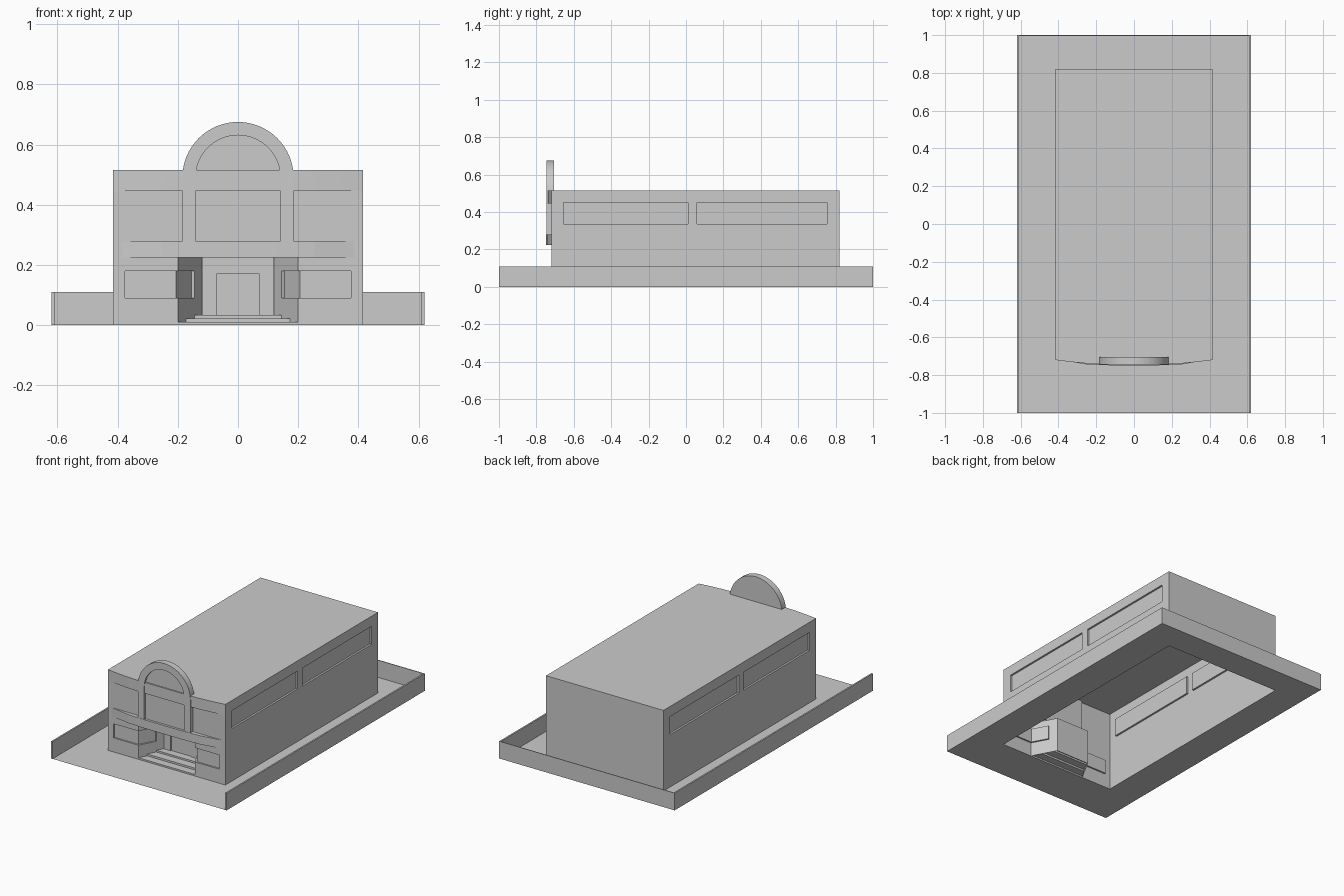
import bpy, bmesh, math

cube = bpy.data.objects.get("Cube")
if cube:
    bpy.data.objects.remove(cube)

GREY = (0.6, 0.6, 0.6, 1)
mat = bpy.data.materials.new("stone grey")
mat.use_nodes = True
mat.diffuse_color = GREY
mat.node_tree.nodes["Principled BSDF"].inputs["Base Color"].default_value = GREY

W, FRONT, BACK, ROOF = 0.415, -0.72, 0.82, 0.515
DOOR_TOP, STEP_TOP = 0.225, 0.033


def make(name, faces):
    """Object from a list of faces, each a list of points."""
    bm = bmesh.new()
    for f in faces:
        bm.faces.new([bm.verts.new(p) for p in f])
    bmesh.ops.remove_doubles(bm, verts=bm.verts, dist=1e-5)
    bmesh.ops.recalc_face_normals(bm, faces=bm.faces)
    me = bpy.data.meshes.new(name)
    bm.to_mesh(me)
    bm.free()
    me.materials.append(mat)
    ob = bpy.data.objects.new(name, me)
    bpy.context.collection.objects.link(ob)
    return ob


def upright(a, b, z0, z1):
    """Vertical quad above the plan segment a-b."""
    return [(*a, z0), (*b, z0), (*b, z1), (*a, z1)]


def prism(plan, z0, z1):
    sides = [upright(a, b, z0, z1) for a, b in zip(plan, plan[1:] + plan[:1])]
    return sides + [[(*p, z) for p in plan] for z in (z0, z1)]


def box(x0, x1, y0, y1, z0, z1):
    return prism([(x0, y0), (x1, y0), (x1, y1), (x0, y1)], z0, z1)


def recess(outer, inner, z0, z1):
    """Sunk panel following a plan path, with its four reveals."""
    faces = []
    for a, b, c, d in zip(outer, outer[1:], inner, inner[1:]):
        faces.append(upright(c, d, z0, z1))
        faces += [[(*a, z), (*b, z), (*d, z), (*c, z)] for z in (z0, z1)]
    return faces + [upright(outer[i], inner[i], z0, z1) for i in (0, -1)]


def mirrored(faces):
    return faces + [[(-x, y, z) for x, y, z in f] for f in faces]


# Forecourt with a low wall on three sides
GX, GY, T, H = 0.62, 1.0, 0.01, 0.11
ring = [(-1, -1), (1, -1), (1, 1), (-1, 1)]
outer = [(GX * x, GY * y, 0) for x, y in ring]
hole = [(W * x, BACK if y > 0 else FRONT, 0) for x, y in ring]
make("forecourt", [[outer[i], outer[(i + 1) % 4], hole[(i + 1) % 4], hole[i]]
                   for i in range(4)])
make("side_boundary_walls", mirrored(box(GX - T, GX, -GY, GY, 0, H)))
make("back_boundary_wall", box(T - GX, GX - T, GY - T / 2, GY, 0, H))

# Side walls with long sunk panels
Z0, Z1, SINK = 0.335, 0.45, 0.012
spans = [(-0.655, 0.01), (0.06, 0.755)]
side = [upright((W, FRONT), (W, BACK), 0, Z0), upright((W, FRONT), (W, BACK), Z1, ROOF)]
cuts = [FRONT] + [y for s in spans for y in s] + [BACK]
for i in range(0, len(cuts), 2):
    side.append(upright((W, cuts[i]), (W, cuts[i + 1]), Z0, Z1))
for s in spans:
    side += recess([(W, y) for y in s], [(W - SINK, y) for y in s], Z0, Z1)
make("side_walls", mirrored(side))
make("back_wall", [upright((-W, BACK), (W, BACK), 0, ROOF)])
make("roof", [[(-W, FRONT, ROOF), (W, FRONT, ROOF), (W, BACK, ROOF), (-W, BACK, ROOF)]])

# Lower front wall turning into the splayed doorway, with sunk corner panels
path = [(W, FRONT), (0.375, FRONT), (0.2, FRONT), (0.145, -0.617), (0.12, -0.57)]
sunk = [(0.375, -0.71), (0.206, -0.71), (0.154, -0.612)]
P0, P1 = 0.09, 0.18
front = recess(path[1:4], sunk, P0, P1)
for i, (a, b) in enumerate(zip(path, path[1:])):
    bands = [(0, P0), (P1, DOOR_TOP)] if i in (1, 2) else [(0, DOOR_TOP)]
    front += [upright(a, b, *z) for z in bands]
make("front_lower_wall", mirrored(front))
make("front_upper_wall", [upright((-W, FRONT), (W, FRONT), DOOR_TOP, ROOF)])

# Doorway ceiling, back wall, trim and steps
DX, DY = path[-1]
make("doorway_ceiling", [[(-0.2, FRONT, DOOR_TOP), (0.2, FRONT, DOOR_TOP),
                          (DX, DY, DOOR_TOP), (-DX, DY, DOOR_TOP)]])
make("doors", [upright((-DX, DY), (DX, DY), 0, DOOR_TOP)])
make("door_transom", box(-DX, DX, DY - 0.01, DY, 0.17, DOOR_TOP))
make("door_side_panels", mirrored(box(0.072, DX, DY - 0.006, DY, STEP_TOP, 0.17)))
steps = []
levels = [(0.2, FRONT, 0.01), (0.173, -0.67, 0.022), (0.145, -0.617, STEP_TOP)]
ends = levels[1:] + [(DX, DY, STEP_TOP)]
below = 0
for (x, y, z), (nx, ny, _) in zip(levels, ends):
    steps.append(upright((-x, y), (x, y), below, z))
    steps.append([(-x, y, z), (x, y, z), (nx, ny, z), (-nx, ny, z)])
    below = z
make("entrance_steps", steps)


# Bowed cornice and bowed band over the doorway
def bowed(half):
    return half + [(-x, y) for x, y in reversed(half)]


make("cornice", prism(bowed([(W, FRONT), (0.345, -0.729), (0.255, -0.738), (0.18, -0.741)]),
                      0.445, ROOF))
make("door_band", prism(bowed([(0.385, FRONT), (0.255, -0.743), (0.13, -0.748)]),
                        DOOR_TOP, 0.28))


# Arched centrepiece with a sunk face
def arch(r, y, base=0.28, spring=0.49, n=32):
    arc = [(r * math.cos(math.pi * i / n), y, spring + r * math.sin(math.pi * i / n))
           for i in range(n + 1)]
    return [(r, y, base)] + arc + [(-r, y, base)]


def strip(a, b):
    return [[a[i], a[i + 1], b[i + 1], b[i]] for i in range(len(a) - 1)]


rim, back = arch(0.185, -0.745), arch(0.185, -0.705)
lip, face = arch(0.141, -0.745), arch(0.141, -0.733)
make("arch", strip(rim, lip) + strip(lip, face) + strip(rim, back) + [face, back])
